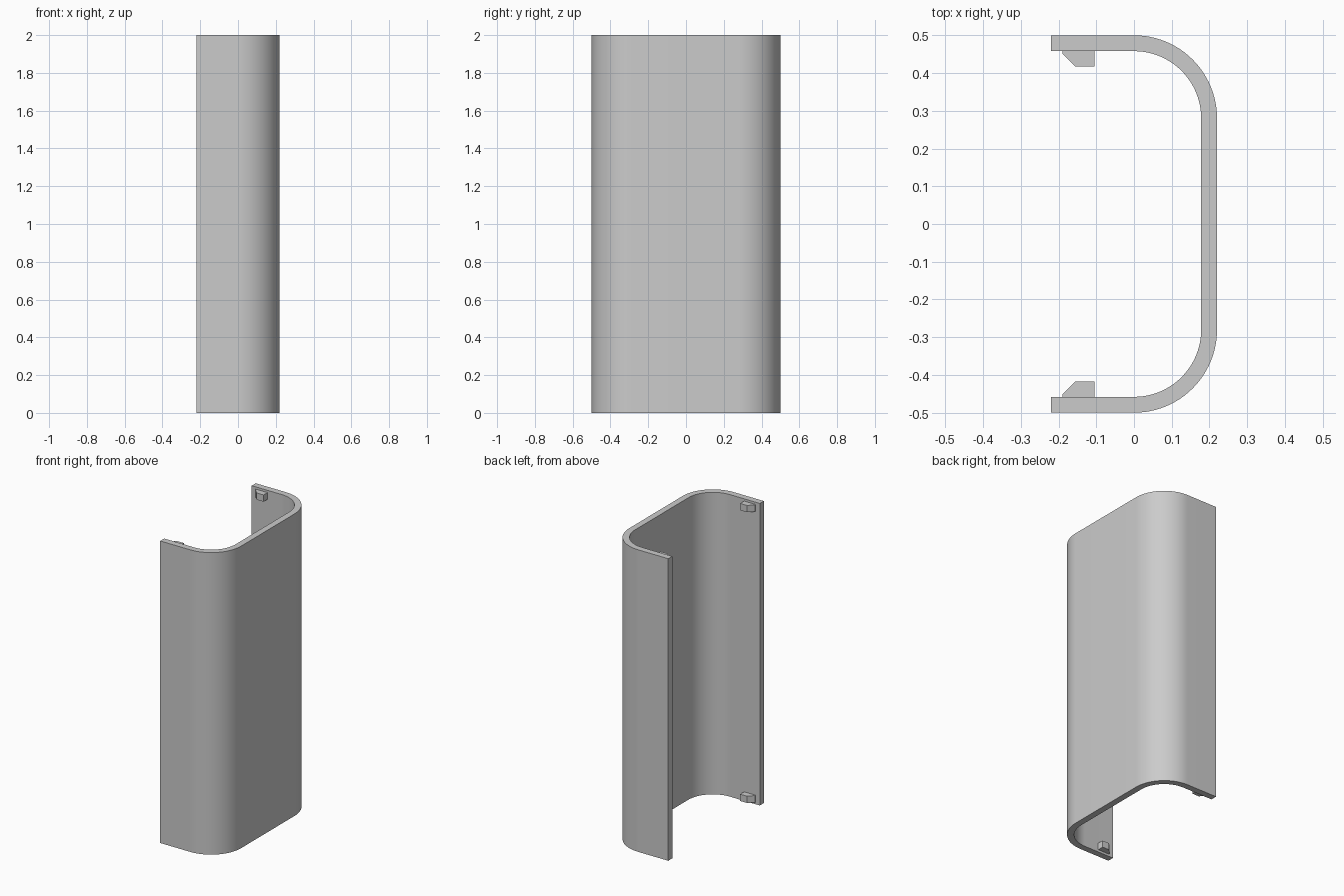
import bpy, bmesh
from math import sin, cos, pi

cube = bpy.data.objects.get("Cube")
if cube:
    bpy.data.objects.remove(cube, do_unlink=True)

HEIGHT = 2.0
HALF_X, HALF_Y = 0.22, 0.5
WALL = 0.042
RADIUS = 0.22
STEPS = 24

grey = bpy.data.materials.new("plain grey")
grey.use_nodes = True
colour = (0.6, 0.6, 0.6, 1)
grey.diffuse_color = colour
grey.node_tree.nodes["Principled BSDF"].inputs["Base Color"].default_value = colour


def extrude_profile(name, points, bottom, top):
    """Extrude a closed outline in x, y upwards into a solid."""
    bm = bmesh.new()
    face = bm.faces.new([bm.verts.new((x, y, bottom)) for x, y in points])
    result = bmesh.ops.extrude_face_region(bm, geom=[face])
    raised = [g for g in result["geom"] if isinstance(g, bmesh.types.BMVert)]
    bmesh.ops.translate(bm, verts=raised, vec=(0, 0, top - bottom))
    bmesh.ops.recalc_face_normals(bm, faces=bm.faces)
    mesh = bpy.data.meshes.new(name)
    bm.to_mesh(mesh)
    bm.free()
    mesh.materials.append(grey)
    obj = bpy.data.objects.new(name, mesh)
    bpy.context.collection.objects.link(obj)
    return obj


def channel_line(inset):
    """Open U path, inset from the outer surface, from front lip to back lip."""
    r = RADIUS - inset
    cx, cy = HALF_X - RADIUS, HALF_Y - RADIUS
    arc = [(cx + r * sin(a), cy + r * cos(a))
           for a in (pi / 2 * i / STEPS for i in range(STEPS + 1))]
    back = [(-HALF_X, HALF_Y - inset)] + arc
    front = [(x, -y) for x, y in reversed(back)]
    return back + front


# Curved channel cover
cover = extrude_profile("curved_cover",
                        channel_line(0) + channel_line(WALL)[::-1], 0, HEIGHT)
bpy.ops.object.select_all(action="DESELECT")
cover.select_set(True)
bpy.context.view_layer.objects.active = cover
bpy.ops.object.shade_smooth_by_angle(angle=pi / 6)

# Chamfered snap clips inside both lips, near the top and bottom
clip = [(-0.19, 0.46), (-0.19, 0.452), (-0.155, 0.417),
        (-0.105, 0.417), (-0.105, 0.46)]
for side, sign in (("back", 1), ("front", -1)):
    outline = [(x, sign * y) for x, y in clip]
    for level, z in (("lower", 0.015), ("upper", HEIGHT - 0.06)):
        extrude_profile(f"{side}_{level}_clip", outline, z, z + 0.045)
